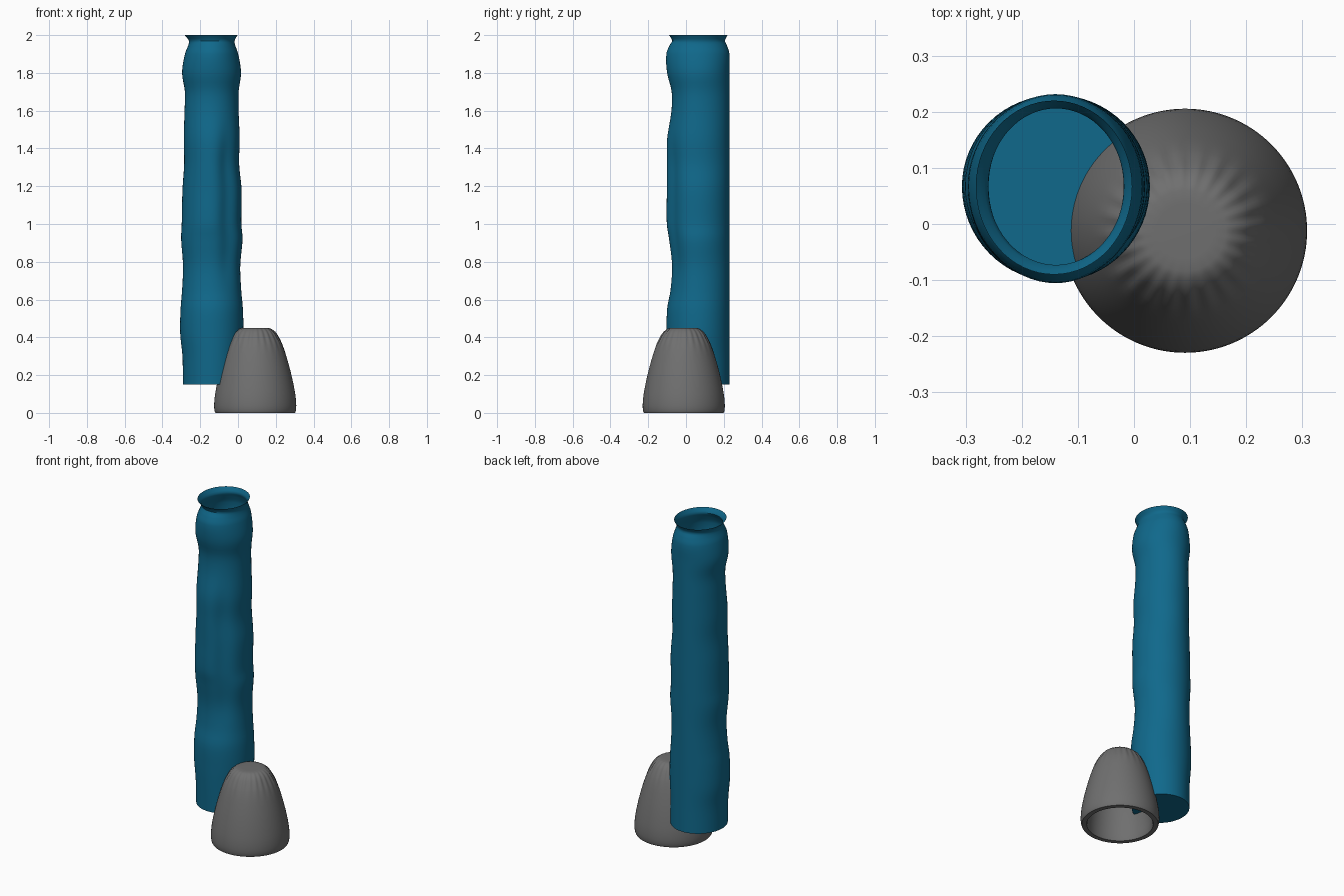
import bpy, bmesh
from math import sin, cos, pi, exp, atan2

cube = bpy.data.objects.get("Cube")
if cube:
    bpy.data.objects.remove(cube)


def material(name, rgb):
    m = bpy.data.materials.new(name)
    m.use_nodes = True
    m.diffuse_color = (*rgb, 1)
    m.node_tree.nodes["Principled BSDF"].inputs["Base Color"].default_value = (*rgb, 1)
    return m


def smooth_sample(rows, z):
    """Catmull-Rom interpolation of rows (z, values...) at height z."""
    i = max(k for k in range(len(rows) - 1) if rows[k][0] <= z)
    a, b = rows[i], rows[i + 1]
    p, n = rows[max(i - 1, 0)], rows[min(i + 2, len(rows) - 1)]
    h = b[0] - a[0]
    t = (z - a[0]) / h
    out = []
    for j in range(1, len(a)):
        ma = (b[j] - p[j]) / (b[0] - p[0]) * h
        mb = (n[j] - a[j]) / (n[0] - a[0]) * h
        out.append((2*t**3 - 3*t*t + 1) * a[j] + (t**3 - 2*t*t + t) * ma
                   + (3*t*t - 2*t**3) * b[j] + (t**3 - t*t) * mb)
    return out


def loft(name, rings, mat, cap_start=False, cap_end=False, angle=40):
    """Skin a list of closed rings of points."""
    bm = bmesh.new()
    vs = [[bm.verts.new(p) for p in ring] for ring in rings]
    for lo, hi in zip(vs, vs[1:]):
        for k in range(len(lo)):
            m = (k + 1) % len(lo)
            bm.faces.new((lo[k], lo[m], hi[m], hi[k]))
    if cap_start:
        bm.faces.new(vs[0][::-1])
    if cap_end:
        bm.faces.new(vs[-1])
    me = bpy.data.meshes.new(name)
    bm.normal_update()
    bm.to_mesh(me)
    bm.free()
    ob = bpy.data.objects.new(name, me)
    bpy.context.collection.objects.link(ob)
    me.materials.append(mat)
    bpy.ops.object.select_all(action='DESELECT')
    ob.select_set(True)
    bpy.context.view_layer.objects.active = ob
    bpy.ops.object.shade_smooth_by_angle(angle=angle * pi / 180)
    return ob


blue = material("deep blue", (0.005, 0.14, 0.26))
grey = material("mid grey", (0.16, 0.16, 0.16))

# Wavy tube: height, left edge, right edge, front edge, back edge
TUBE = [
    (0.15, -.292, .02, -.095, .23), (0.30, -.294, .02, -.10, .23),
    (0.42, -.306, .028, -.102, .23), (0.55, -.304, .026, -.10, .23),
    (0.65, -.296, .017, -.082, .23), (0.78, -.291, .012, -.074, .23),
    (0.92, -.301, .024, -.09, .23), (1.00, -.298, .018, -.102, .23),
    (1.18, -.294, .019, -.102, .23), (1.32, -.285, .006, -.102, .23),
    (1.45, -.287, .009, -.10, .23), (1.60, -.283, .003, -.077, .23),
    (1.70, -.281, .003, -.076, .23), (1.80, -.296, .016, -.10, .23),
    (1.90, -.281, .001, -.104, .23), (1.95, -.262, -.016, -.085, .215),
    (1.97, -.260, -.018, -.073, .206), (2.00, -.282, -.003, -.09, .22)]
SIDES = 64


def tube_ring(z):
    x0, x1, y0, y1 = smooth_sample(TUBE, z)
    cx, rx, cy = (x0 + x1) / 2, (x1 - x0) / 2, 0.067
    # Shallow vertical dent on the front, toward the left side
    depth = 0.016 * exp(-((z - 1.1) / 0.38) ** 4)
    ring = []
    for k in range(SIDES):
        a = 2 * pi * k / SIDES
        dent = 1 - depth / rx * exp(-((a - 1.68 * pi) / 0.3) ** 2)
        ry = (y1 - cy) if sin(a) > 0 else (cy - y0)
        ring.append((cx + rx * cos(a) * dent, cy + ry * sin(a) * dent, z))
    return ring


heights = [0.15 + 0.025 * k for k in range(70)]
heights += [1.90 + 0.01 * k for k in range(10)] + [1.9999]
loft("hollow_tube", [tube_ring(z) for z in heights], blue, cap_start=True)

# Fluted hollow cup: outside profile, upward
CUP = [(0, .211), (.01, .215), (.04, .2175), (.10, .212), (.20, .192),
       (.30, .165), (.36, .144), (.40, .124), (.43, .104), (.445, .085)]


def cup_ring(r, z, flute=0.0):
    ring = []
    for k in range(128):
        a = 2 * pi * k / 128
        s = r + flute * (sin(24 * a) + 0.4 * sin(7 * a))
        ring.append((0.091 + s * cos(a), -0.012 + s * sin(a), z))
    return ring


def cup_outer(z):
    r = smooth_sample(CUP, z)[0]
    return cup_ring(r, z, 0.0022 * exp(-((z - 0.41) / 0.06) ** 2))


# Inside wall first, then the rim, outer wall and flat top
inner = [cup_ring(r, z) for z, r in
         [(.415, .01), (.415, .07), (.39, .095), (.34, .122), (.25, .150),
          (.15, .170), (.05, .180), (.01, .180), (0, .184)]]
outer = [cup_outer(z) for z in
         [0, .005, .01, .025, .04] + [.06 + .02 * k for k in range(16)]
         + [.37, .385, .40, .415, .43, .4449]]
crown = [cup_ring(.072, .449), cup_ring(.05, .45)]
loft("fluted_cup", inner + outer + crown, grey, cap_start=True, cap_end=True)
